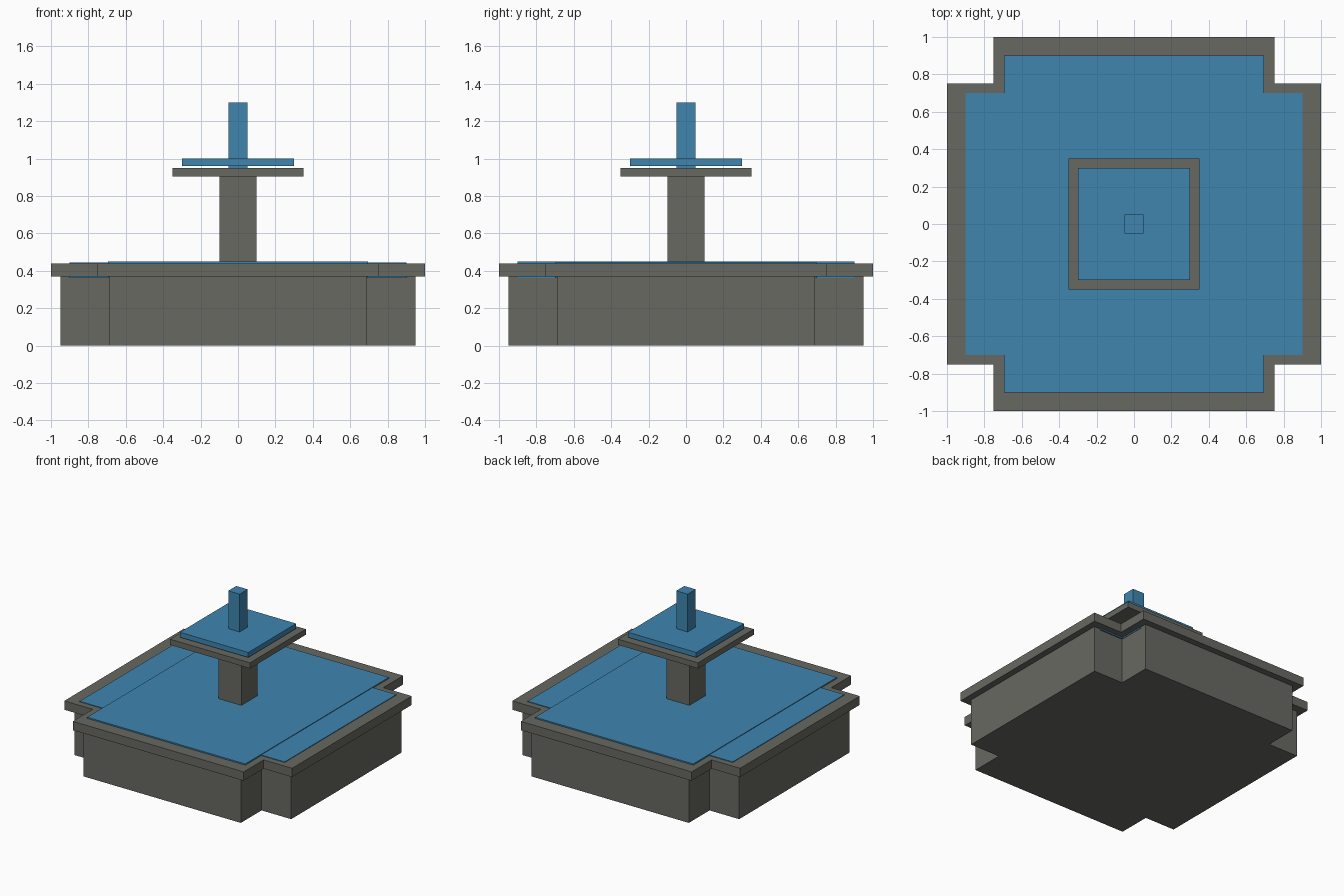
import bpy
import bmesh

if "Cube" in bpy.data.objects:
    bpy.data.objects.remove(bpy.data.objects["Cube"])


def material(name, rgb):
    m = bpy.data.materials.new(name)
    m.diffuse_color = (*rgb, 1.0)
    m.use_nodes = True
    m.node_tree.nodes["Principled BSDF"].inputs["Base Color"].default_value = m.diffuse_color
    return m


STONE = material("grey_stone", (0.138, 0.138, 0.122))
WATER = material("blue_water", (0.05, 0.235, 0.43))


def prism(name, outline, z0, z1, mat):
    """Extrude a flat outline from z0 up to z1."""
    bm = bmesh.new()
    face = bm.faces.new([bm.verts.new((x, y, z0)) for x, y in outline])
    ext = bmesh.ops.extrude_face_region(bm, geom=[face], use_keep_orig=True)
    top = [v for v in ext["geom"] if isinstance(v, bmesh.types.BMVert)]
    bmesh.ops.translate(bm, verts=top, vec=(0, 0, z1 - z0))
    bmesh.ops.recalc_face_normals(bm, faces=bm.faces)
    mesh = bpy.data.meshes.new(name)
    bm.to_mesh(mesh)
    bm.free()
    mesh.materials.append(mat)
    obj = bpy.data.objects.new(name, mesh)
    bpy.context.collection.objects.link(obj)
    return obj


def rect(hx, hy):
    return [(-hx, -hy), (hx, -hy), (hx, hy), (-hx, hy)]


def plus(outer, inner):
    """Plus-shaped outline: one corner notch turned four times."""
    pts = []
    x, y = (1, 0), (0, 1)
    for _ in range(4):
        for a, b in ((outer, inner), (inner, inner), (inner, outer)):
            pts.append((a * x[0] + b * y[0], a * x[1] + b * y[1]))
        x, y = y, (-x[0], -x[1])
    return pts


# Lower basin: walls, overhanging rim and two crossing water slabs
prism("basin_base", plus(0.95, 0.69), 0.0, 0.37, STONE)
prism("basin_rim", plus(1.0, 0.75), 0.37, 0.44, STONE)
prism("basin_water_long", rect(0.694, 0.9), 0.36, 0.45, WATER)
prism("basin_water_wide", rect(0.9, 0.70), 0.36, 0.445, WATER)

# Pedestal and upper bowl
prism("column", rect(0.1, 0.1), 0.44, 0.905, STONE)
prism("upper_bowl", rect(0.35, 0.35), 0.905, 0.95, STONE)
prism("upper_water", rect(0.3, 0.3), 0.96, 1.0, WATER)

# Water jet
prism("water_jet", rect(0.05, 0.05), 0.94, 1.3, WATER)
